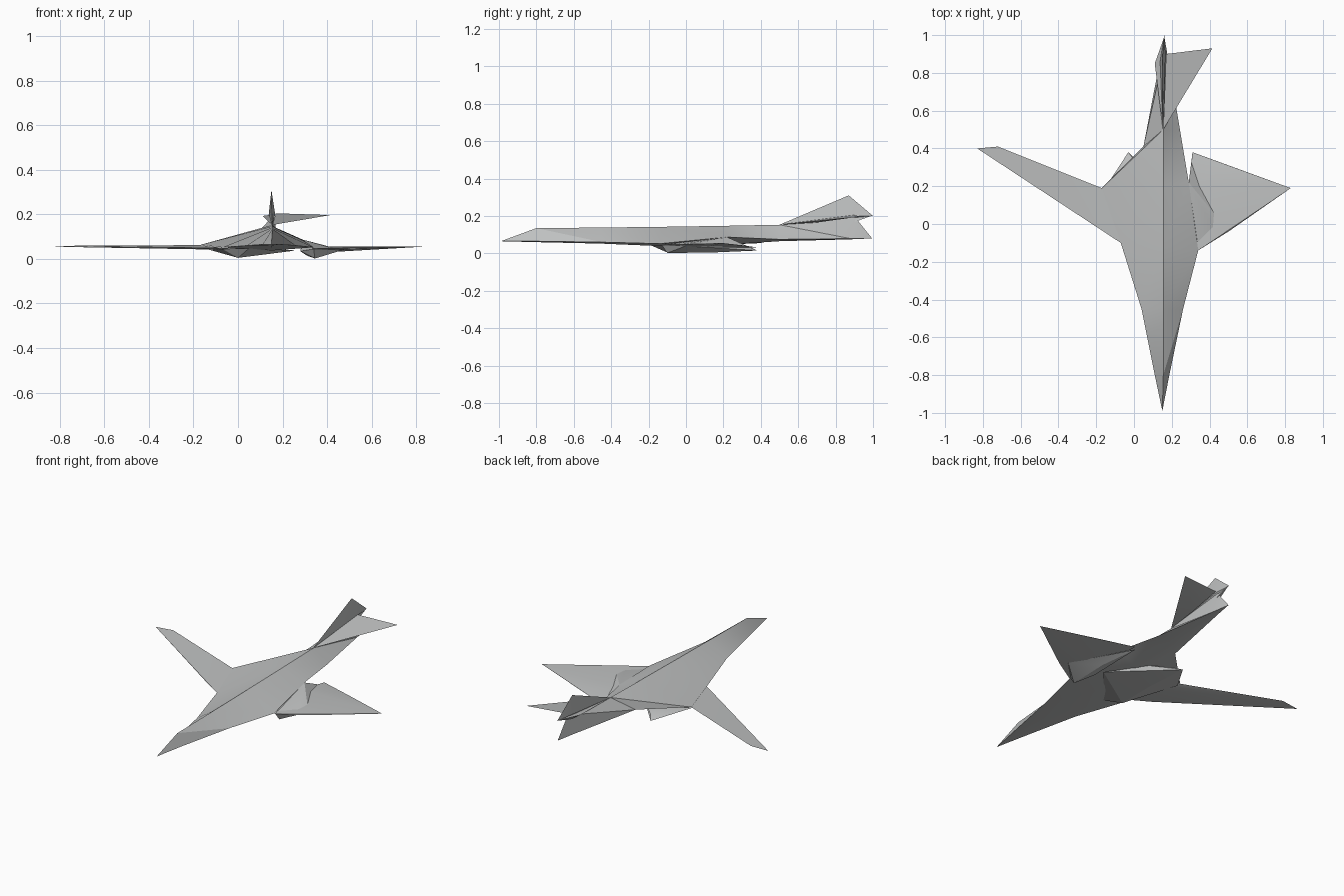
import bpy, bmesh, math

cube = bpy.data.objects.get("Cube")
if cube:
    bpy.data.objects.remove(cube, do_unlink=True)

grey = bpy.data.materials.new("airframe_grey")
grey.use_nodes = True
COLOUR = (0.52, 0.53, 0.53, 1)
grey.diffuse_color = COLOUR
grey.node_tree.nodes["Principled BSDF"].inputs["Base Color"].default_value = COLOUR


def finish(name, bm, angle):
    """Turn a bmesh into a shaded, coloured object."""
    bmesh.ops.recalc_face_normals(bm, faces=bm.faces[:])
    mesh = bpy.data.meshes.new(name)
    bm.to_mesh(mesh)
    bm.free()
    mesh.materials.append(grey)
    obj = bpy.data.objects.new(name, mesh)
    bpy.context.collection.objects.link(obj)
    bpy.ops.object.select_all(action='DESELECT')
    obj.select_set(True)
    bpy.context.view_layer.objects.active = obj
    bpy.ops.object.shade_smooth_by_angle(angle=math.radians(angle))
    return obj


def hull(name, *points):
    """Faceted solid stretched around a few corner points."""
    bm = bmesh.new()
    verts = [bm.verts.new(p) for p in points]
    result = bmesh.ops.convex_hull(bm, input=verts)
    loose = set(result["geom_interior"] + result["geom_unused"])
    bmesh.ops.delete(bm, geom=[g for g in loose if isinstance(g, bmesh.types.BMVert)],
                     context='VERTS')
    return finish(name, bm, 15)


def loft(name, nose, stations, tail):
    """Skin rings of left, ridge, right and keel points between two tips."""
    bm = bmesh.new()
    rings = [[bm.verts.new(p) for p in s] for s in stations]
    tips = [bm.verts.new(nose), bm.verts.new(tail)]
    count = len(rings[0])
    for i in range(count):
        j = (i + 1) % count
        bm.faces.new((tips[0], rings[0][i], rings[0][j]))
        bm.faces.new((tips[1], rings[-1][j], rings[-1][i]))
        for a, b in zip(rings, rings[1:]):
            bm.faces.new((a[i], b[i], b[j]))
            bm.faces.new((a[i], b[j], a[j]))
    return finish(name, bm, 28)


# Fuselage: left edge, ridge, right edge, keel
loft("fuselage", (.15, -.99, .065), [
    [(.11, -.8, .065), (.155, -.8, .135), (.187, -.8, .065), (.15, -.8, .06)],
    [(.04, -.45, .06), (.155, -.45, .138), (.26, -.45, .06), (.15, -.45, .052)],
    [(-.07, -.1, .052), (.155, -.12, .142), (.34, -.14, .052), (.15, -.12, .038)],
    [(-.17, .19, .063), (.155, .2, .147), (.29, .22, .087), (.15, .2, .045)],
    [(.05, .41, .073), (.155, .5, .153), (.243, .5, .075), (.15, .5, .065)],
    [(.14, .88, .079), (.16, .9, .198), (.18, .88, .079), (.16, .88, .075)],
], (.16, .995, .08))

# Wings
hull("right_wing", (-.07, -.1, .05), (-.16, -.04, .046), (-.83, .4, .055),
     (-.72, .41, .06), (-.67, .38, .058), (-.17, .19, .062), (-.1, .1, .042))
hull("left_wing", (.34, -.14, .048), (.5, -.04, .045), (.83, .19, .055),
     (.31, .38, .032), (.29, .2, .055), (.5, .31, .042), (.4, .1, .03))

# Engine fairings below the wing roots
hull("right_engine_fairing", (0, -.1, .005), (.0, .15, .006), (-.16, .18, .05),
     (-.03, .38, .015), (0, .34, .035), (.26, .05, .038), (.05, -.2, .048),
     (.1, .25, .05), (-.07, -.05, .045))
hull("left_engine_fairing", (.345, -.1, .002), (.35, .15, .005), (.31, .38, .015),
     (.47, 0, .04), (.29, .22, .087), (.28, 0, .035), (.42, -.02, .05),
     (.34, -.13, .045))

# Tail surfaces
hull("tail_fin", (.153, .5, .153), (.15, .87, .31), (.16, 1, .2),
     (.138, .86, .2), (.167, .9, .2))
hull("left_stabilizer", (.155, .5, .153), (.415, .93, .197), (.17, .9, .205),
     (.17, .7, .165))
hull("right_stabilizer", (.153, .5, .153), (.11, .85, .193), (.16, .99, .2),
     (.165, .88, .16))
